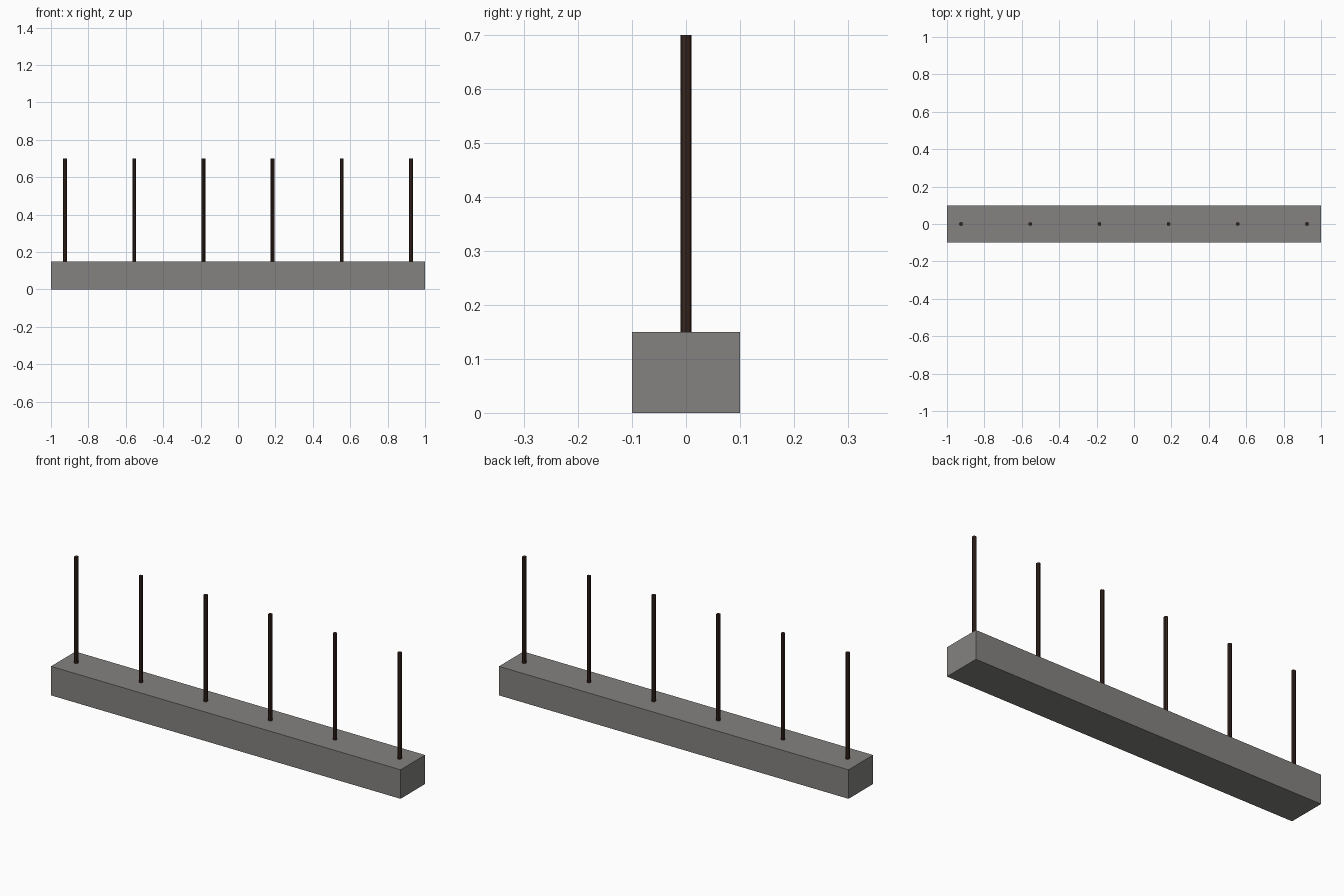
import bpy

if "Cube" in bpy.data.objects:
    bpy.data.objects.remove(bpy.data.objects["Cube"])


def flat_material(name, rgb):
    mat = bpy.data.materials.new(name)
    mat.diffuse_color = (*rgb, 1.0)
    mat.use_nodes = True
    mat.node_tree.nodes["Principled BSDF"].inputs["Base Color"].default_value = mat.diffuse_color
    return mat


concrete = flat_material("concrete grey", (0.23, 0.225, 0.215))
rust = flat_material("dark rusty brown", (0.04, 0.02, 0.014))

# Concrete base block
bpy.ops.mesh.primitive_cube_add(size=1, location=(0, 0, 0.075))
base = bpy.context.object
base.name = "concrete_base"
base.scale = (2.0, 0.2, 0.15)
bpy.ops.object.transform_apply(location=False, rotation=False, scale=True)
base.data.materials.append(concrete)

# Row of six upright bars, set slightly into the block
COUNT, SPACING, RADIUS = 6, 0.37, 0.01
BOTTOM, TOP = 0.14, 0.70
for i in range(COUNT):
    x = (i - (COUNT - 1) / 2) * SPACING
    bpy.ops.mesh.primitive_cylinder_add(
        vertices=8, radius=RADIUS, depth=TOP - BOTTOM,
        location=(x, 0, (TOP + BOTTOM) / 2))
    bar = bpy.context.object
    bar.name = f"upright_bar_{i + 1}"
    bar.data.materials.append(rust)
